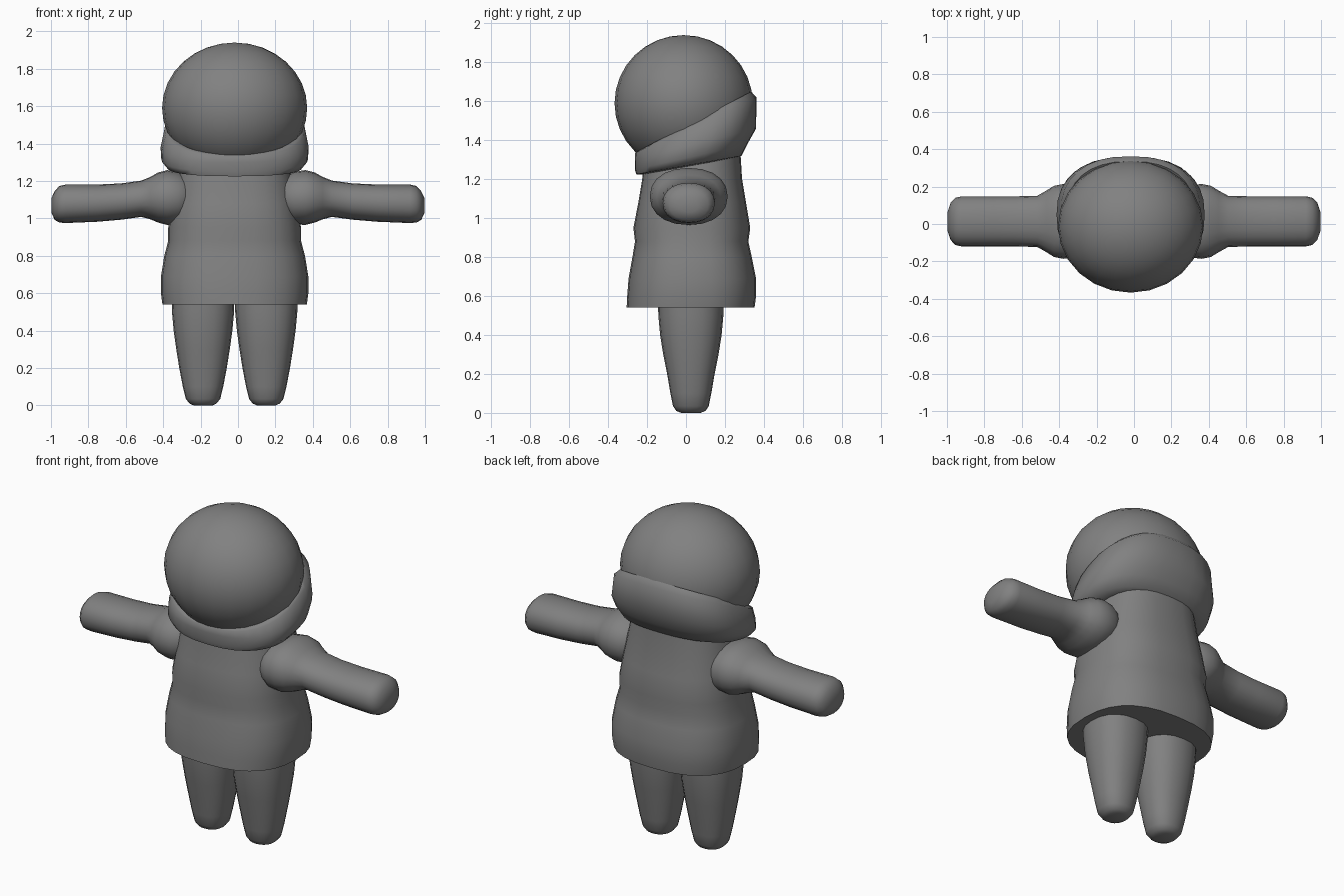
import bpy, bmesh, math
from mathutils import Vector

if "Cube" in bpy.data.objects:
    bpy.data.objects.remove(bpy.data.objects["Cube"])

grey = bpy.data.materials.new("plain grey")
grey.diffuse_color = (0.22, 0.22, 0.22, 1)
grey.use_nodes = True
grey.node_tree.nodes["Principled BSDF"].inputs["Base Color"].default_value = grey.diffuse_color


def super_circle(n, power):
    """Unit cross-section, rounder or boxier depending on power."""
    pts = []
    for i in range(n):
        a = 2 * math.pi * i / n
        c, s = math.cos(a), math.sin(a)
        pts.append((math.copysign(abs(c) ** (2 / power), c),
                    math.copysign(abs(s) ** (2 / power), s)))
    return pts


def loft(name, rings, angle=50):
    """Skin a list of closed rings and cap both ends."""
    bm = bmesh.new()
    loops = [[bm.verts.new(p) for p in ring] for ring in rings]
    n = len(loops[0])
    for a, b in zip(loops, loops[1:]):
        for i in range(n):
            j = (i + 1) % n
            bm.faces.new((a[i], a[j], b[j], b[i]))
    bm.faces.new(loops[0][::-1])
    bm.faces.new(loops[-1])
    bmesh.ops.recalc_face_normals(bm, faces=bm.faces[:])
    mesh = bpy.data.meshes.new(name)
    bm.to_mesh(mesh)
    bm.free()
    obj = bpy.data.objects.new(name, mesh)
    bpy.context.collection.objects.link(obj)
    finish(obj, angle)
    return obj


def finish(obj, angle):
    obj.data.materials.append(grey)
    bpy.ops.object.select_all(action='DESELECT')
    obj.select_set(True)
    bpy.context.view_layer.objects.active = obj
    bpy.ops.object.shade_smooth_by_angle(angle=math.radians(angle))


CX = -0.018  # the body sits slightly off the arm centre

# Head
bpy.ops.mesh.primitive_uv_sphere_add(segments=24, ring_count=16, radius=1,
                                     location=(CX, -0.012, 1.59))
head = bpy.context.object
head.name = "head"
head.scale = (0.388, 0.355, 0.35)
finish(head, 60)

# Torso: height, half width, front y, back y
torso = [(0.54, 0.36, -0.275, 0.325), (0.54, 0.386, -0.305, 0.352),
         (0.60, 0.394, -0.302, 0.36), (0.69, 0.394, -0.295, 0.36),
         (0.80, 0.376, -0.275, 0.338), (0.88, 0.355, -0.262, 0.32),
         (0.95, 0.355, -0.27, 0.33), (1.08, 0.335, -0.245, 0.308),
         (1.20, 0.31, -0.225, 0.288), (1.33, 0.28, -0.21, 0.28)]
section = super_circle(28, 2.5)
loft("torso", [[(CX + rx * x, (f + b) / 2 + (b - f) / 2 * y, z) for x, y in section]
               for z, rx, f, b in torso])

# Collar: half width, front y, back y, front z, back z (rises to the back)
collar = [(0.30, -0.22, 0.25, 1.225, 1.31), (0.36, -0.255, 0.285, 1.225, 1.32),
          (0.392, -0.263, 0.315, 1.25, 1.38), (0.396, -0.263, 0.36, 1.30, 1.46),
          (0.375, -0.262, 0.362, 1.335, 1.62), (0.345, -0.25, 0.335, 1.343, 1.65),
          (0.30, -0.20, 0.28, 1.335, 1.61)]
section = super_circle(32, 2.4)
rings = []
for rx, f, b, zf, zb in collar:
    rings.append([(CX + rx * x, (f + b) / 2 + (b - f) / 2 * y,
                   zf + (zb - zf) * (1 + y) / 2) for x, y in section])
loft("collar", rings, 60)

# Legs: height, half width, half depth
leg = [(0.0, 0.05, 0.05), (0.01, 0.072, 0.075), (0.035, 0.092, 0.092),
       (0.10, 0.108, 0.105), (0.20, 0.127, 0.122), (0.30, 0.143, 0.142),
       (0.40, 0.157, 0.158), (0.50, 0.166, 0.167), (0.60, 0.168, 0.17)]
section = super_circle(20, 2.3)
for side, label in ((-1, "right_leg"), (1, "left_leg")):
    loft(label, [[(CX + side * 0.169 + rx * x, 0.025 + ry * y, z) for x, y in section]
                 for z, rx, ry in leg])

# Arms with puffed shoulder: distance out, bottom z, top z, half depth
arm = [(0.20, 1.03, 1.19, 0.10), (0.265, 0.995, 1.225, 0.17),
       (0.31, 0.968, 1.25, 0.193), (0.37, 0.965, 1.258, 0.20),
       (0.42, 0.978, 1.245, 0.19), (0.46, 0.995, 1.222, 0.165),
       (0.51, 1.008, 1.202, 0.137), (0.62, 0.993, 1.187, 0.134),
       (0.75, 0.982, 1.181, 0.134), (0.92, 0.975, 1.181, 0.134),
       (0.955, 0.978, 1.173, 0.126), (0.98, 0.992, 1.145, 0.10),
       (0.997, 1.03, 1.11, 0.05)]
section = super_circle(20, 2.2)
for side, label in ((-1, "right_arm"), (1, "left_arm")):
    rings = []
    for d, lo, hi, ry in arm:
        inner = -0.01 * max(0, (1 - d) / 0.7)
        rings.append([(side * d + inner, 0.014 + ry * x, (lo + hi) / 2 + (hi - lo) / 2 * y)
                      for x, y in section])
    loft(label, rings, 60)
